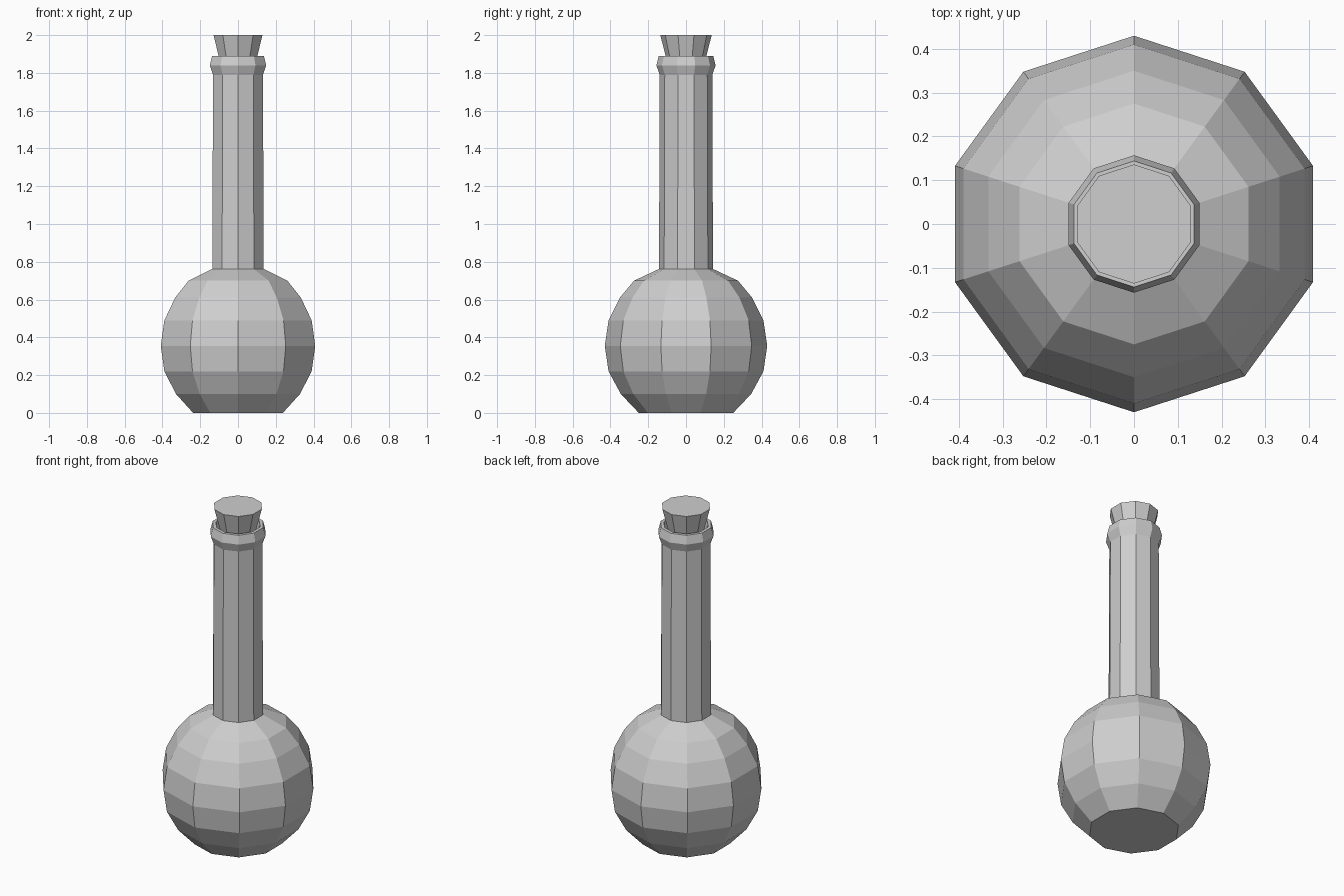
import bpy
import bmesh
from math import pi, cos, sin

SIDES = 10

cube = bpy.data.objects.get("Cube")
if cube:
    bpy.data.objects.remove(cube, do_unlink=True)

# One plain grey for the whole model
grey = bpy.data.materials.new("plain grey")
grey.use_nodes = True
colour = (0.62, 0.62, 0.62, 1)
grey.diffuse_color = colour
grey.node_tree.nodes["Principled BSDF"].inputs["Base Color"].default_value = colour


def lathe(name, profile):
    """Turn (radius, height) points into a closed, flat-faced solid."""
    bm = bmesh.new()
    rings = []
    for r, z in profile:
        angles = [pi / 2 + 2 * pi * i / SIDES for i in range(SIDES)]
        rings.append([bm.verts.new((r * cos(a), r * sin(a), z)) for a in angles])
    for low, high in zip(rings, rings[1:]):
        for i in range(SIDES):
            j = (i + 1) % SIDES
            bm.faces.new((low[i], low[j], high[j], high[i]))
    bm.faces.new(rings[0][::-1])
    bm.faces.new(rings[-1])
    bmesh.ops.recalc_face_normals(bm, faces=bm.faces)
    mesh = bpy.data.meshes.new(name)
    bm.to_mesh(mesh)
    bm.free()
    mesh.materials.append(grey)
    obj = bpy.data.objects.new(name, mesh)
    bpy.context.collection.objects.link(obj)
    return obj


# Round bulb, long neck, flared lip and hollow mouth
bulb = [(0.25, 0), (0.345, 0.1), (0.41, 0.22), (0.43, 0.355),
        (0.41, 0.49), (0.35, 0.61), (0.275, 0.7)]
neck = [(0.143, 0.762), (0.139, 1.79)]
lip = [(0.157, 1.84), (0.144, 1.89)]
mouth = [(0.125, 1.89), (0.118, 1.8)]
lathe("flask", bulb + neck + lip + mouth)

# Tapered stopper in the mouth
lathe("stopper", [(0.085, 1.8), (0.108, 1.89), (0.136, 2)])
